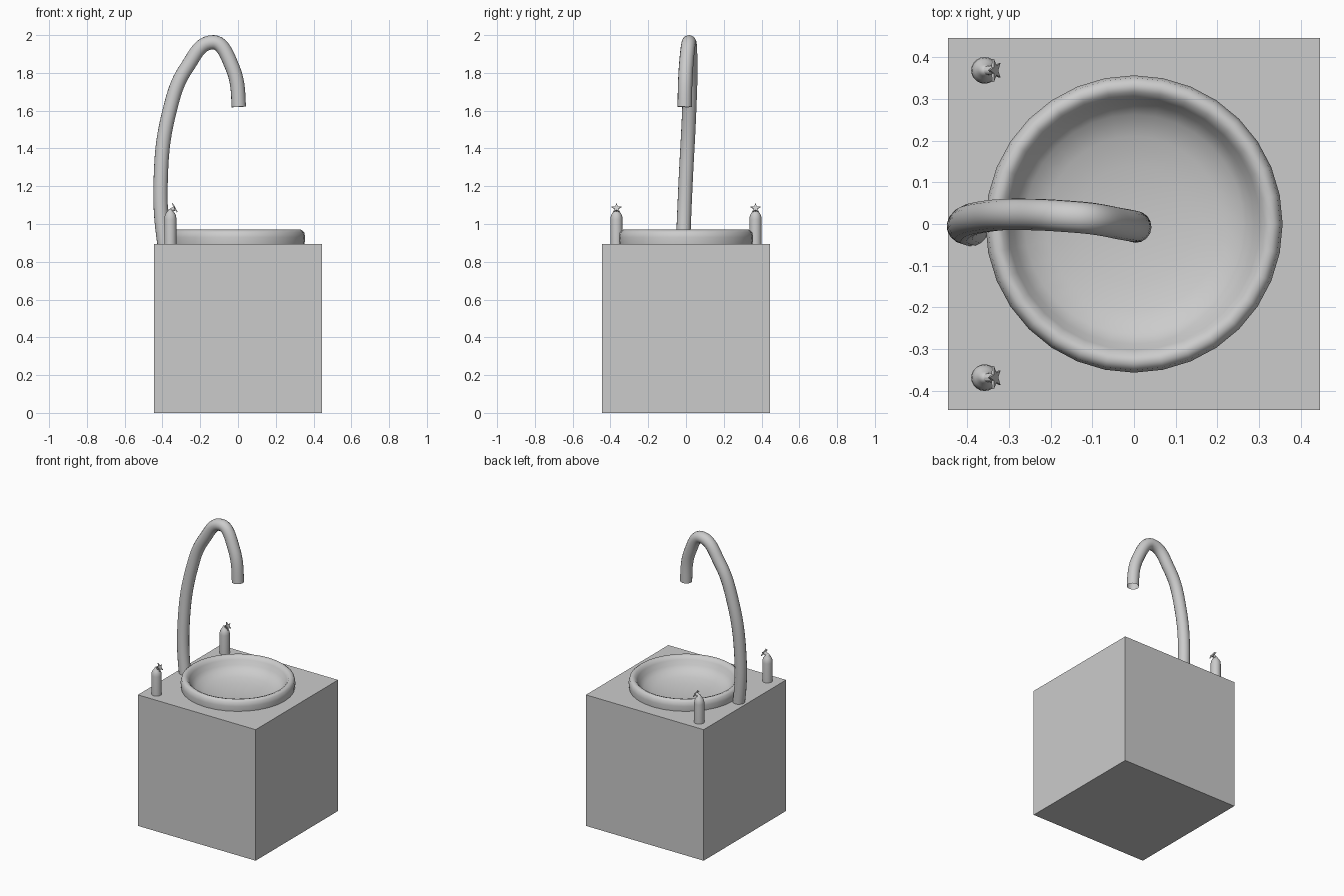
import bpy, bmesh, math
from mathutils import Vector, Matrix

if "Cube" in bpy.data.objects:
    bpy.data.objects.remove(bpy.data.objects["Cube"])


def finish(name, bm, smooth=True):
    bmesh.ops.recalc_face_normals(bm, faces=bm.faces)
    mesh = bpy.data.meshes.new(name)
    bm.to_mesh(mesh)
    bm.free()
    ob = bpy.data.objects.new(name, mesh)
    bpy.context.collection.objects.link(ob)
    for p in mesh.polygons:
        p.use_smooth = smooth
    return ob


def lathe(name, profile, steps, loc=(0, 0, 0)):
    bm = bmesh.new()
    vs = [bm.verts.new((r, 0, z)) for r, z in profile]
    es = [bm.edges.new(p) for p in zip(vs, vs[1:])]
    bmesh.ops.spin(bm, geom=vs + es, cent=(0, 0, 0), axis=(0, 0, 1),
                   angle=2 * math.pi, steps=steps)
    bmesh.ops.remove_doubles(bm, verts=bm.verts, dist=1e-5)
    ob = finish(name, bm)
    ob.location = loc
    return ob


TOP = 0.895

# cabinet: plain block with a round recess for the bowl
bm = bmesh.new()
bmesh.ops.create_cube(bm, size=1, matrix=Matrix.Translation((0, 0, TOP / 2))
                      @ Matrix.Diagonal((0.89, 0.89, TOP, 1)))
cabinet = finish("cabinet", bm, False)

bm = bmesh.new()
bmesh.ops.create_cone(bm, cap_ends=True, segments=32, radius1=0.325, radius2=0.325,
                      depth=0.2, matrix=Matrix.Translation((0, 0, TOP)))
cutter = finish("recess_cutter", bm, False)
cutter.hide_render = True
mod = cabinet.modifiers.new("recess", 'BOOLEAN')
mod.operation = 'DIFFERENCE'
mod.solver = 'EXACT'
mod.object = cutter
bpy.context.view_layer.objects.active = cabinet
bpy.ops.object.modifier_apply(modifier=mod.name)
bpy.data.objects.remove(cutter)

# basin: rounded rim and shallow bowl
lathe("basin", [(0.352, 0.89), (0.356, 0.93), (0.35, 0.957), (0.334, 0.97), (0.316, 0.964),
                (0.302, 0.945), (0.288, 0.915), (0.262, 0.888), (0.21, 0.868),
                (0.14, 0.855), (0.07, 0.848), (0, 0.846)], 32)

# faucet: open tube swept along a gooseneck
path = [(-0.388, -0.015, 0.885), (-0.41, -0.003, 1.2), (-0.362, 0.017, 1.6),
        (-0.27, 0.023, 1.83), (-0.13, 0.016, 1.962), (-0.03, 0.0, 1.83),
        (0.004, -0.007, 1.62)]
cu = bpy.data.curves.new("faucet", 'CURVE')
cu.dimensions = '3D'
cu.bevel_depth = 0.038
cu.bevel_resolution = 6
cu.resolution_u = 10
sp = cu.splines.new('BEZIER')
sp.bezier_points.add(len(path) - 1)
for bp, co in zip(sp.bezier_points, path):
    bp.co = co
    bp.handle_left_type = bp.handle_right_type = 'AUTO'
# level the peak and the two ends
for i, d, l, r in ((0, (-0.15, 0.02, 1), 0.1, 0.1), (4, (1, -0.08, 0), 0.075, 0.05),
                   (6, (0.05, -0.02, -1), 0.07, 0.07)):
    bp = sp.bezier_points[i]
    bp.handle_left_type = bp.handle_right_type = 'FREE'
    v = Vector(d).normalized()
    bp.handle_left, bp.handle_right = bp.co - v * l, bp.co + v * r
faucet = bpy.data.objects.new("faucet", cu)
bpy.context.collection.objects.link(faucet)
bpy.ops.object.select_all(action='DESELECT')
faucet.select_set(True)
bpy.context.view_layer.objects.active = faucet
bpy.ops.object.convert(target='MESH')
bpy.ops.object.shade_smooth_by_angle()

# taps: domed post, tilted stem and star-shaped handle on each side
axis = Vector((1, 0, 0.55)).normalized()
turn = axis.to_track_quat('Z', 'Y').to_matrix().to_4x4()
for side, y in (("front", -0.368), ("back", 0.368)):
    lathe(side + "_tap_post", [(0.032, -0.005), (0.032, 0.13), (0.03, 0.148), (0.023, 0.163),
                               (0.014, 0.174), (0.011, 0.182), (0, 0.187)], 20, (-0.358, y, TOP))

    base = Vector((-0.366, y, 1.066))
    bm = bmesh.new()
    bmesh.ops.create_cone(bm, cap_ends=True, segments=12, radius1=0.009, radius2=0.012,
                          depth=0.036, matrix=Matrix.Translation(base + axis * 0.018) @ turn)
    stem = finish(side + "_tap_stem", bm, False)

    bm = bmesh.new()
    ring = []
    for i in range(10):
        r = 0.029 if i % 2 == 0 else 0.012
        a = math.pi / 2 + i * math.pi / 5
        ring.append(bm.verts.new((r * math.cos(a), r * math.sin(a), 0)))
    face = bm.faces.new(ring)
    ext = bmesh.ops.extrude_face_region(bm, geom=[face])
    bmesh.ops.translate(bm, vec=(0, 0, 0.006),
                        verts=[g for g in ext["geom"] if isinstance(g, bmesh.types.BMVert)])
    bm.transform(Matrix.Translation(base + axis * 0.034) @ turn)
    finish(side + "_tap_handle", bm, False)
